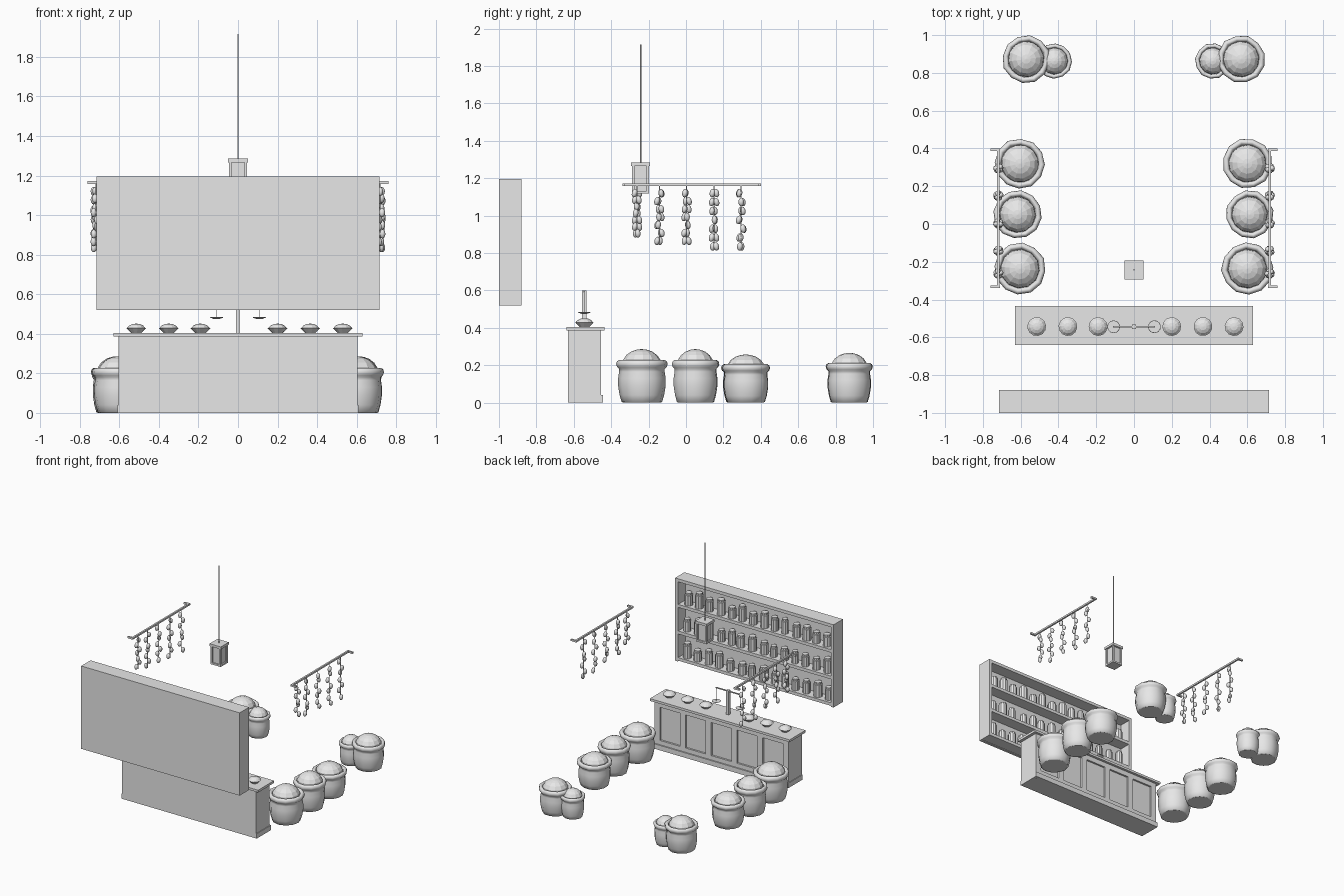
import bpy, bmesh, math, random
from mathutils import Matrix, Vector

if "Cube" in bpy.data.objects:
    bpy.data.objects.remove(bpy.data.objects["Cube"])

random.seed(4)
grey = bpy.data.materials.new("plain grey")
grey.diffuse_color = (0.8, 0.8, 0.8, 1)
grey.use_nodes = True
grey.node_tree.nodes["Principled BSDF"].inputs["Base Color"].default_value = grey.diffuse_color


def box(bm, x0, x1, y0, y1, z0, z1):
    m = Matrix.Translation(((x0 + x1) / 2, (y0 + y1) / 2, (z0 + z1) / 2))
    m = m @ Matrix.Diagonal((x1 - x0, y1 - y0, z1 - z0, 1))
    bmesh.ops.create_cube(bm, size=1, matrix=m)


def lathe(bm, profile, n, loc, scale=1, jitter=0, smooth=False):
    """Spin (radius, height) points round z and close both ends."""
    turn = random.uniform(0, math.tau / n)
    wob = [1 + random.uniform(-jitter, jitter) for _ in range(n)]
    rings = []
    for r, z in profile:
        rings.append([bm.verts.new(Vector(loc) + Vector((
            r * scale * wob[i] * math.cos(turn + math.tau * i / n),
            r * scale * wob[i] * math.sin(turn + math.tau * i / n), z)))
            for i in range(n)])
    for a, b in zip(rings, rings[1:]):
        for i in range(n):
            j = (i + 1) % n
            bm.faces.new((a[i], a[j], b[j], b[i])).smooth = smooth
    bm.faces.new(rings[0][::-1])
    bm.faces.new(rings[-1])


def finish(bm, name):
    mesh = bpy.data.meshes.new(name)
    bm.to_mesh(mesh)
    bm.free()
    mesh.materials.append(grey)
    ob = bpy.data.objects.new(name, mesh)
    bpy.context.collection.objects.link(ob)
    return ob


# Shelf unit, open towards the back
floors = (0.55, 0.767, 0.984)
bm = bmesh.new()
box(bm, -0.715, 0.715, -1, -0.98, 0.52, 1.195)
for s in (-1, 1):
    a, b = sorted((s * 0.69, s * 0.715))
    box(bm, a, b, -0.98, -0.88, 0.52, 1.195)
box(bm, -0.69, 0.69, -0.98, -0.88, 1.17, 1.195)
for f in floors:
    box(bm, -0.69, 0.69, -0.98, -0.885, f - 0.025, f)
finish(bm, "wall_shelf")

# Jars with lids in three rows
bm = bmesh.new()
for f in floors:
    for i in range(14):
        x = -0.63 + i * 0.097 + random.uniform(-0.012, 0.012)
        r, h = random.uniform(0.027, 0.034), random.uniform(0.085, 0.125)
        lathe(bm, [(r, 0), (r, h - 0.018), (r * 0.8, h - 0.016),
                   (r * 0.8, h)], 10, (x, -0.93, f))
finish(bm, "shelf_jars")

# Counter with plinth, top slab and five recessed panels
bm = bmesh.new()
box(bm, -0.605, 0.605, -0.63, -0.47, 0, 0.385)
box(bm, -0.61, 0.61, -0.63, -0.445, 0, 0.04)
box(bm, -0.605, 0.605, -0.47, -0.455, 0.04, 0.075)
box(bm, -0.605, 0.605, -0.47, -0.455, 0.345, 0.385)
for i in range(6):
    x = -0.58 + i * 0.232
    box(bm, x - 0.025, x + 0.025, -0.47, -0.455, 0.075, 0.345)
finish(bm, "counter")
bm = bmesh.new()
box(bm, -0.63, 0.63, -0.64, -0.435, 0.385, 0.404)
finish(bm, "counter_top")

# Filled bowls on the counter
bm = bmesh.new()
for x in (-0.515, -0.35, -0.19, 0.2, 0.365, 0.53):
    lathe(bm, [(0.026, 0), (0.05, 0.024), (0.046, 0.026), (0.036, 0.037),
               (0.02, 0.045), (0.004, 0.047)], 12, (x, -0.543, 0.404))
finish(bm, "counter_bowls")

# Balance scale
bm = bmesh.new()
box(bm, -0.011, 0.011, -0.555, -0.533, 0.404, 0.6)
box(bm, -0.11, 0.11, -0.548, -0.54, 0.588, 0.596)
for x in (-0.108, 0.108):
    lathe(bm, [(0.012, 0), (0.034, 0.008), (0.033, 0.01)], 12,
          (x, -0.544, 0.474))
    lathe(bm, [(0.0015, 0), (0.0015, 0.106)], 6, (x, -0.544, 0.482))
finish(bm, "balance_scale")

# Hanging lantern
cy = -0.243
bm = bmesh.new()
box(bm, -0.051, 0.051, cy - 0.051, cy + 0.051, 1.265, 1.285)
box(bm, -0.046, 0.046, cy - 0.046, cy + 0.046, 1.118, 1.132)
box(bm, -0.035, 0.035, cy - 0.035, cy + 0.035, 1.132, 1.265)
for sx in (-1, 1):
    for sy in (-1, 1):
        x, y = sx * 0.039, cy + sy * 0.039
        box(bm, x - 0.007, x + 0.007, y - 0.007, y + 0.007, 1.132, 1.265)
finish(bm, "lantern")
bm = bmesh.new()
lathe(bm, [(0.004, 0), (0.004, 0.63)], 8, (0, cy, 1.285))
finish(bm, "lantern_rod")

# Side rails with end brackets and hanging strands
strands = ((-0.262, 0.89), (-0.142, 0.85), (0.003, 0.85),
           (0.15, 0.82), (0.295, 0.82))
for side, s in (("left", -1), ("right", 1)):
    bm = bmesh.new()
    box(bm, s * 0.718 - 0.007, s * 0.718 + 0.007, -0.335, 0.395, 1.158, 1.172)
    for y in (-0.333, 0.393):
        a, b = sorted((s * 0.71, s * 0.76))
        box(bm, a, b, y - 0.007, y + 0.007, 1.158, 1.172)
    finish(bm, side + "_rail")

    bm = bmesh.new()
    for y, low in strands:
        lathe(bm, [(0.003, 0), (0.003, 1.16 - low)], 6, (s * 0.718, y, low))
        count = 7
        start = random.uniform(0, math.tau)
        for i in range(count):
            a = start + i * 2.4
            z = 1.12 + (low + 0.015 - 1.12) * i / (count - 1)
            m = Matrix.Translation((s * 0.718 + 0.013 * math.cos(a),
                                    y + 0.013 * math.sin(a), z))
            m = m @ Matrix.Rotation(0.25 * math.sin(a), 4, 'X')
            m = m @ Matrix.Diagonal((0.015, 0.015, 0.023, 1))
            made = bmesh.ops.create_uvsphere(bm, u_segments=8, v_segments=6,
                                             radius=1, matrix=m)
            for v in made["verts"]:
                for f in v.link_faces:
                    f.smooth = True
    finish(bm, side + "_hanging_strands")

# Open sacks with rolled rims and heaped contents: x, y, radius, height
sacks = [(0.6, 0.32, 0.13, 0.9), (0.612, 0.05, 0.124, 1.0),
         (0.6, -0.237, 0.134, 1.0), (0.567, 0.873, 0.124, 0.93),
         (0.417, 0.863, 0.092, 0.78)]
cloth = [(0.74, 0), (0.8, 0.004), (0.88, 0.04), (0.94, 0.09), (0.94, 0.13),
         (0.9, 0.165), (0.9, 0.18), (0.98, 0.19), (1.02, 0.205),
         (0.99, 0.22), (0.9, 0.228), (0.8, 0.22), (0.76, 0.2)]
heap = [(0.78, 0.2), (0.75, 0.228), (0.62, 0.254), (0.42, 0.273),
        (0.2, 0.283), (0.02, 0.286)]
for side, s in (("left", -1), ("right", 1)):
    for n, (x, y, r, h) in enumerate(sacks, 1):
        loc = (s * (x + (0.004 if s < 0 else 0)), y, 0)
        bm = bmesh.new()
        lathe(bm, [(a, z * h) for a, z in cloth], 12, loc, r, 0.025, True)
        finish(bm, f"{side}_sack_{n}")
        bm = bmesh.new()
        lathe(bm, [(a, z * h) for a, z in heap], 12, loc, r)
        finish(bm, f"{side}_sack_contents_{n}")
